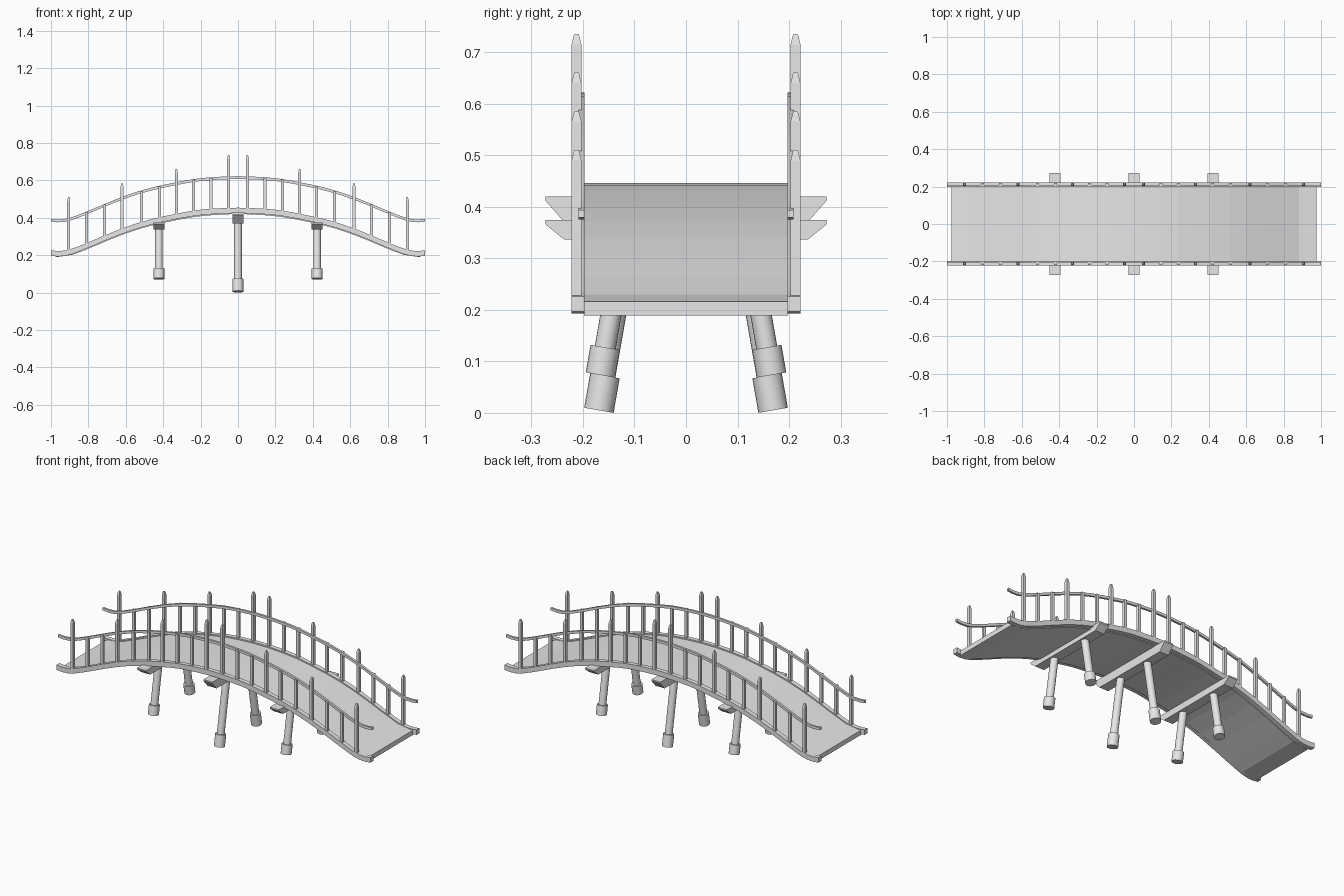
import bpy, bmesh, math
from mathutils import Vector, Matrix

cube = bpy.data.objects.get("Cube")
if cube:
    bpy.data.objects.remove(cube, do_unlink=True)

grey = bpy.data.materials.new("light grey")
grey.use_nodes = True
grey.diffuse_color = (0.8, 0.8, 0.8, 1)
grey.node_tree.nodes["Principled BSDF"].inputs["Base Color"].default_value = (0.8, 0.8, 0.8, 1)

# Half of the arch centreline, mirrored about x = 0
ARCH = [(0, .439), (.145, .433), (.24, .423), (.42, .388), (.52, .362), (.62, .328),
        (.715, .290), (.81, .250), (.9, .216), (.95, .2075), (1.0, .211)]


def arch(x):
    """Height of the arch centreline at x (smooth Hermite interpolation)."""
    x = min(abs(x), 1.0)
    pts = [(-ARCH[1][0], ARCH[1][1])] + ARCH + [(1.05, .216)]
    for i in range(1, len(pts) - 2):
        (xa, za), (x0, z0), (x1, z1), (xb, zb) = pts[i - 1:i + 3]
        if x <= x1:
            h = x1 - x0
            t = (x - x0) / h
            m0, m1 = (z1 - za) / (x1 - xa) * h, (zb - z0) / (xb - x0) * h
            return ((2*t**3 - 3*t**2 + 1) * z0 + (t**3 - 2*t**2 + t) * m0
                    + (3*t**2 - 2*t**3) * z1 + (t**3 - t**2) * m1)


def finish(name, bm, smooth=False):
    bmesh.ops.recalc_face_normals(bm, faces=bm.faces)
    me = bpy.data.meshes.new(name)
    bm.to_mesh(me)
    bm.free()
    me.materials.append(grey)
    ob = bpy.data.objects.new(name, me)
    bpy.context.collection.objects.link(ob)
    if smooth:
        bpy.ops.object.select_all(action='DESELECT')
        ob.select_set(True)
        bpy.context.view_layer.objects.active = ob
        bpy.ops.object.shade_smooth_by_angle(angle=math.radians(35))
    return ob


def loft(bm, rings):
    """Join rings of points into a capped tube."""
    loops = [[bm.verts.new(p) for p in r] for r in rings]
    for a, b in zip(loops, loops[1:]):
        for i in range(len(a)):
            j = (i + 1) % len(a)
            bm.faces.new((a[i], a[j], b[j], b[i]))
    bm.faces.new(loops[0])
    bm.faces.new(loops[-1])


def sweep(bm, x0, x1, steps, y0, y1, lo, hi):
    """Rectangular bar following the arch from x0 to x1."""
    rings = []
    for i in range(steps + 1):
        x = x0 + (x1 - x0) * i / steps
        z = arch(x)
        rings.append([(x, y0, z + lo), (x, y1, z + lo), (x, y1, z + hi), (x, y0, z + hi)])
    loft(bm, rings)


def upright(bm, x, yc, hx, hy, levels):
    """Square post through (height, scale) levels."""
    loft(bm, [[(x + sx * hx * s, yc + sy * hy * s, z)
               for sx, sy in ((-1, -1), (1, -1), (1, 1), (-1, 1))] for z, s in levels])


# Deck of abutting planks
bm = bmesh.new()
PLANKS = 21
for i in range(PLANKS):
    xa = -.975 + 1.95 * i / PLANKS
    sweep(bm, xa, xa + 1.95 / PLANKS, 1, -.198, .198, -.0195, .0075)
finish("deck_planks", bm)

# Side beams, handrails, posts and balusters
POSTS = [(.05, .735), (.33, .66), (.62, .585), (.905, .51)]
BALUSTERS = [.145, .237, .42, .517, .715, .81]
for side, s in (("left", -1), ("right", 1)):
    label = "front" if s < 0 else "back"
    bm = bmesh.new()
    sweep(bm, -1, 1, 56, s * .197, s * .2225, -.0145, .0145)
    finish(label + "_side_beam", bm, True)

    bm = bmesh.new()
    sweep(bm, -1, 1, 56, s * .197, s * .209, .168, .183)
    finish(label + "_handrail", bm, True)

    bm = bmesh.new()
    for px, top in POSTS:
        for x in (-px, px):
            upright(bm, x, s * .2125, .008, .0095,
                    [(arch(x), 1), (top - .02, 1), (top - .004, .6), (top, .4)])
    finish(label + "_pointed_posts", bm)

    bm = bmesh.new()
    for px in BALUSTERS:
        for x in (-px, px):
            upright(bm, x, s * .2105, .008, .0075, [(arch(x), 1), (arch(x) + .18, 1)])
    finish(label + "_balusters", bm)


def cylinder(bm, a, b, r):
    a, b = Vector(a), Vector(b)
    d = b - a
    m = Matrix.Translation((a + b) / 2) @ d.to_track_quat('Z', 'Y').to_matrix().to_4x4()
    bmesh.ops.create_cone(bm, cap_ends=True, segments=20, radius1=r, radius2=r,
                          depth=d.length, matrix=m)


# Three trestles: a tapered cross beam on two splayed legs with thicker feet
TRESTLES = [("right", -.423, .0735, .130, .336, .374),
            ("middle", 0, .005, .075, .370, .420),
            ("left", .423, .0735, .130, .336, .374)]
for name, x, foot, foot_top, low, high in TRESTLES:
    bm = bmesh.new()
    shape = [(-.273, high), (.273, high), (.273, high - .008),
             (.236, low), (-.236, low), (-.273, high - .008)]
    loft(bm, [[(x + dx, y, z) for y, z in shape] for dx in (-.029, .029)])
    finish(name + "_cross_beam", bm)

    bm = bmesh.new()
    y_foot = .169 if x == 0 else .166
    for s in (-1, 1):
        def on_axis(z):
            return (x, s * (y_foot - .175 * (z - foot)), z)
        cylinder(bm, on_axis(foot), on_axis(foot_top - .003), .029)
        cylinder(bm, on_axis(foot + .02), on_axis(low + .015), .0205)
    finish(name + "_legs", bm, True)
